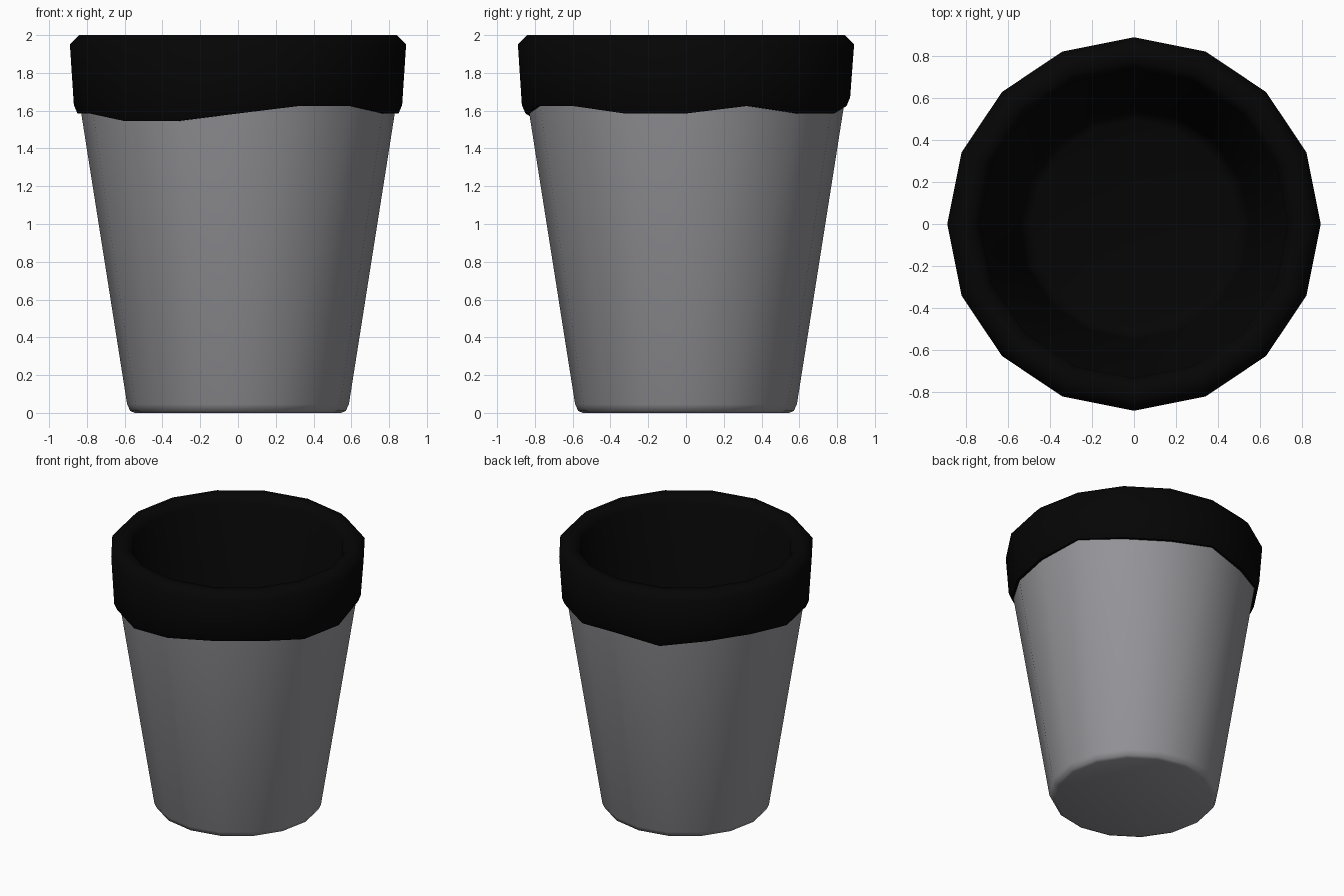
import bpy, math

if "Cube" in bpy.data.objects:
    bpy.data.objects.remove(bpy.data.objects["Cube"])

SIDES = 16


def material(name, rgb):
    m = bpy.data.materials.new(name)
    m.diffuse_color = (*rgb, 1)
    m.use_nodes = True
    m.node_tree.nodes["Principled BSDF"].inputs["Base Color"].default_value = m.diffuse_color
    return m


def lathe(name, profile, mat, drop=None):
    """Spin a profile of (radius, z) round the z axis; radius 0 makes a pole.
    drop(z, side) may shift the height of each point."""
    verts, rings, faces = [], [], []
    for r, z in profile:
        start = len(verts)
        n = 1 if r == 0 else SIDES
        for i in range(n):
            a = 2 * math.pi * i / SIDES
            h = drop(z, i) if drop else z
            verts.append((r * math.cos(a), r * math.sin(a), h))
        rings.append([start + (i if n > 1 else 0) for i in range(SIDES)])
    for a, b in zip(rings, rings[1:]):
        for i in range(SIDES):
            j = (i + 1) % SIDES
            faces.append(list(dict.fromkeys((a[i], a[j], b[j], b[i]))))
    me = bpy.data.meshes.new(name)
    me.from_pydata(verts, [], faces)
    me.materials.append(mat)
    ob = bpy.data.objects.new(name, me)
    bpy.context.collection.objects.link(ob)
    bpy.ops.object.select_all(action='DESELECT')
    ob.select_set(True)
    bpy.context.view_layer.objects.active = ob
    bpy.ops.object.shade_smooth_by_angle(angle=math.radians(65))
    return ob


grey = material("pot grey", (0.30, 0.30, 0.32))
black = material("rim black", (0.0015, 0.0015, 0.0015))

# Tapered outer pot, closed at the bottom, ending just inside the rim
lathe("pot_body", [(0, 0), (0.545, 0), (0.57, 0.01), (0.587, 0.045),
                   (0.837, 1.63)], grey)

# Black rim with an uneven lower edge, continuing into the lining and floor
LOWER = [1.585, 1.625, 1.585, 1.585, 1.625, 1.585, 1.625, 1.625,
         1.585, 1.585, 1.545, 1.545, 1.585, 1.625, 1.625, 1.585]


def uneven(z, i):
    return LOWER[i] + z if z < 0.05 else z


lathe("rim_and_lining", [
    (0.825, 0.0), (0.85, 0.0), (0.869, 0.045), (0.89, 1.95), (0.842, 2.0),
    (0.775, 2.0), (0.735, 1.95), (0.55, 0.16), (0.53, 0.11), (0.49, 0.09),
    (0, 0.09)], black, drop=uneven)
